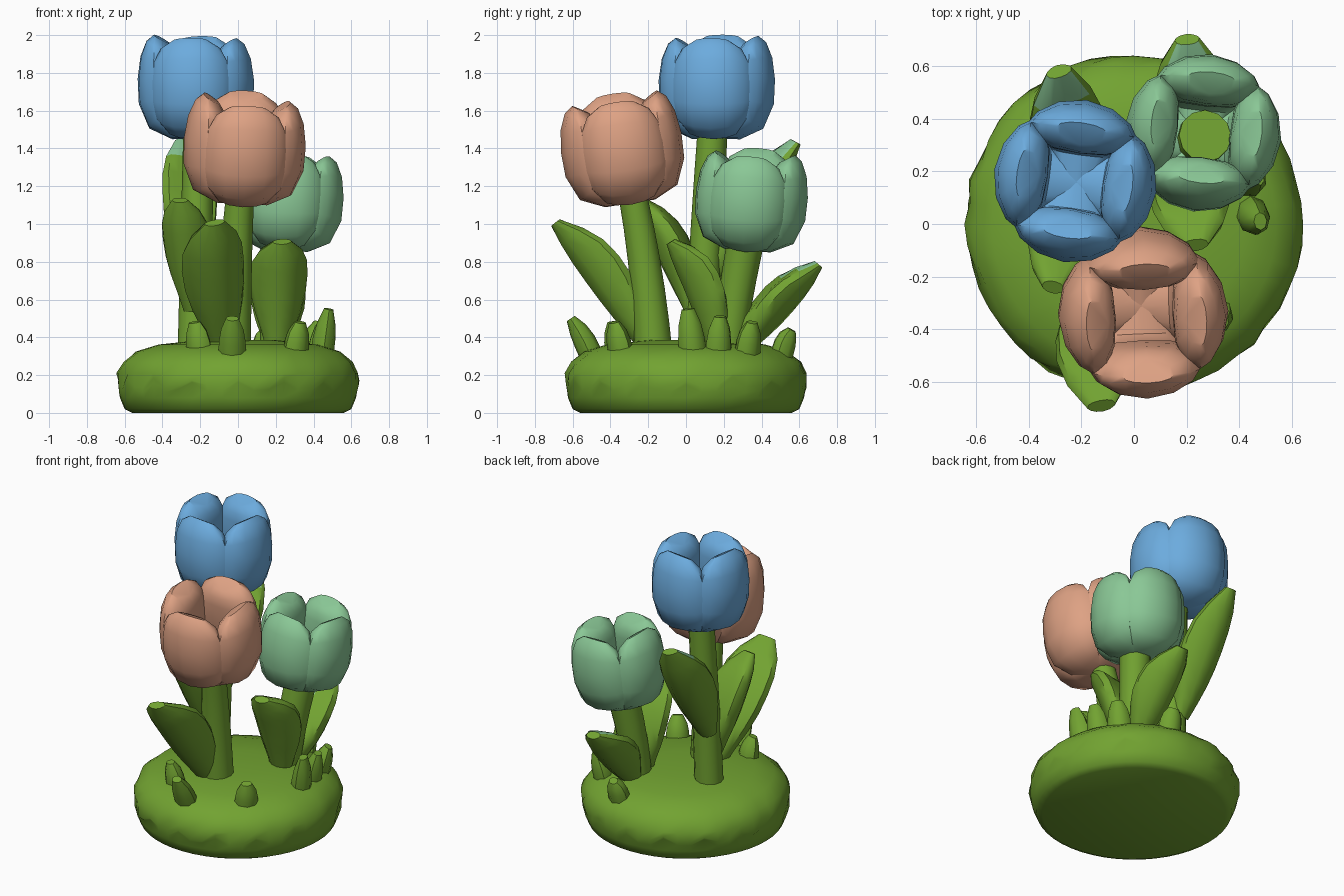
import bpy, bmesh, math, random
from mathutils import Vector, Matrix

if "Cube" in bpy.data.objects:
    bpy.data.objects.remove(bpy.data.objects["Cube"])

random.seed(4)
Z = Vector((0, 0, 1))


def material(name, rgb):
    m = bpy.data.materials.new(name)
    m.diffuse_color = (*rgb, 1)
    m.use_nodes = True
    m.node_tree.nodes["Principled BSDF"].inputs["Base Color"].default_value = m.diffuse_color
    return m


GREEN = material("leaf green", (0.168, 0.365, 0.031))
BLUE = material("sky blue", (0.150, 0.410, 0.730))
PEACH = material("peach", (0.730, 0.360, 0.230))
MINT = material("mint", (0.255, 0.575, 0.305))


def finish(name, bm, mats, angle=45):
    bmesh.ops.recalc_face_normals(bm, faces=bm.faces)
    me = bpy.data.meshes.new(name)
    bm.to_mesh(me)
    bm.free()
    for m in mats:
        me.materials.append(m)
    me.shade_smooth()
    me.set_sharp_from_angle(angle=math.radians(angle))
    ob = bpy.data.objects.new(name, me)
    bpy.context.collection.objects.link(ob)
    return ob


def loft(bm, path, sizes, side, roll=0, seg=12, inner=1.0):
    """Skin elliptical sections (half width, half thickness, cupping) along a path."""
    rings = []
    for i, (p, (w, t, bow)) in enumerate(zip(path, sizes)):
        tan = (path[min(i + 1, len(path) - 1)] - path[max(i - 1, 0)]).normalized()
        wd = (side - tan * side.dot(tan)).normalized()
        n = wd.cross(tan)
        c, s = math.cos(roll), math.sin(roll)
        wd, n = wd * c - n * s, n * c + wd * s
        ring = []
        for k in range(seg):
            a = 2 * math.pi * k / seg
            x, y = math.cos(a), math.sin(a)
            y *= inner if y < 0 else 1
            ring.append(bm.verts.new(p + wd * (w * x) + n * (t * y - bow * x * x)))
        rings.append(ring)
    for a, b in zip(rings, rings[1:]):
        for k in range(seg):
            j = (k + 1) % seg
            bm.faces.new((a[k], a[j], b[j], b[k]))
    bm.faces.new(rings[0])
    bm.faces.new(rings[-1])


def bezier(a, b, c, n):
    a, b, c = Vector(a), Vector(b), Vector(c)
    return [a * (1 - t) ** 2 + b * (2 * t * (1 - t)) + c * t * t
            for t in (i / (n - 1) for i in range(n))]


# Grassy mound with a ragged overhanging lip
def mound():
    bm = bmesh.new()
    n = 48
    prof = [(0.56, 0), (0.60, 0.02), (0.625, 0.08), (0.635, 0.13), (0.642, 0.155),
            (0.637, 0.21), (0.61, 0.27), (0.54, 0.325), (0.42, 0.362), (0.2, 0.385)]
    rings = []
    for i, (r, z) in enumerate(prof):
        ring = []
        for k in range(n):
            a = 2 * math.pi * k / n
            rr, zz = r, z
            if i in (3, 4):
                zz += 0.025 * math.cos(a * 16) + random.uniform(-0.01, 0.01)
            if 4 <= i <= 6:
                rr += random.uniform(-0.012, 0.008)
            ring.append(bm.verts.new((rr * math.cos(a), rr * math.sin(a), zz)))
        rings.append(ring)
    for a, b in zip(rings, rings[1:]):
        for k in range(n):
            j = (k + 1) % n
            bm.faces.new((a[k], a[j], b[j], b[k]))
    bm.faces.new(rings[0])
    bm.faces.new(rings[-1])
    finish("grass_mound", bm, [GREEN], 60)


def stem(name, a, b, c, r0, r1):
    bm = bmesh.new()
    n = 6
    sizes = [(r0 + (r1 - r0) * i / (n - 1),) * 2 + (0,) for i in range(n)]
    loft(bm, bezier(a, b, c, n), sizes, Vector((1, 0, 0)))
    finish(name, bm, [GREEN])


LEAF = [(0.06, 0.04, 0), (0.09, 0.046, 0.03), (0.125, 0.05, 0.06), (0.148, 0.052, 0.085),
        (0.155, 0.050, 0.095), (0.148, 0.046, 0.085), (0.115, 0.036, 0.05), (0.05, 0.015, 0.01)]


def leaf(name, a, b, c, scale=1.0, roll=0, patch=None):
    bm = bmesh.new()
    d = Vector(c) - Vector(a)
    d.z = 0
    loft(bm, bezier(a, b, c, len(LEAF)), [(w * scale, t, bw * scale) for w, t, bw in LEAF],
         Z.cross(d), math.radians(roll), inner=2.5)
    bmesh.ops.recalc_face_normals(bm, faces=bm.faces)
    if patch:  # pale inner side near the tip
        for f in bm.faces:
            z = f.calc_center_median().z
            if patch[0] < z < patch[1] and f.normal.z > 0.3 and f.normal.dot(d.normalized()) < 0:
                f.material_index = 1
    finish(name, bm, [GREEN, MINT])


# Petal stations: radius, height, half width, half thickness, cupping
PETAL = [(-0.04, 0.03, 0.08, 0.028, 0), (0.12, 0.035, 0.14, 0.036, 0.01),
         (0.21, 0.09, 0.185, 0.052, 0.03), (0.245, 0.20, 0.205, 0.062, 0.05),
         (0.247, 0.32, 0.207, 0.064, 0.05), (0.236, 0.43, 0.195, 0.06, 0.04),
         (0.215, 0.505, 0.16, 0.05, 0.02), (0.195, 0.54, 0.095, 0.03, 0)]


def flower(name, mat, bottom, lean, spin, scale):
    bm = bmesh.new()
    for k in range(4):
        a = math.radians(spin + 90 * k)
        out = Vector((math.cos(a), math.sin(a), 0))
        h = (0.955, 0.985, 1.0, 0.96)[k]
        loft(bm, [out * r + Z * (z * h) for r, z, *_ in PETAL],
             [p[2:] for p in PETAL], Z.cross(out), inner=2.2)
    tilt = Z.rotation_difference(Vector(lean)).to_matrix().to_4x4()
    bm.transform(Matrix.Translation(bottom) @ tilt @ Matrix.Scale(scale, 4))
    finish(name, bm, [mat])


def sprout(i, x, y, top, lx, ly):
    bm = bmesh.new()
    path = bezier((x, y, 0.27), (x + lx * 0.3, y + ly * 0.3, 0.38), (x + lx, y + ly, top), 5)
    sizes = [(0.07, 0.06, 0), (0.074, 0.062, 0), (0.07, 0.06, 0), (0.06, 0.05, 0), (0.034, 0.025, 0)]
    side = Z.cross(Vector((x, y, 0))).normalized()
    loft(bm, path, sizes, side, seg=8)
    finish(f"sprout_{i}", bm, [GREEN])


mound()

# Stems
stem("stem_blue", (-0.23, 0.08, 0.3), (-0.22, 0.10, 0.9), (-0.21, 0.14, 1.48), 0.09, 0.08)
stem("stem_peach", (-0.03, -0.17, 0.3), (-0.02, -0.20, 0.75), (0.01, -0.28, 1.14), 0.10, 0.075)
stem("stem_mint", (0.2, 0.22, 0.3), (0.21, 0.26, 0.65), (0.27, 0.335, 1.0), 0.085, 0.10)

# Tulip heads
flower("tulip_blue", BLUE, (-0.22, 0.16, 1.45), (-0.01, 0.01, 1), -8, 1.0)
flower("tulip_peach", PEACH, (0.02, -0.295, 1.11), (0.05, -0.15, 1), 2, 1.04)
flower("tulip_mint", MINT, (0.245, 0.325, 0.86), (0.06, 0.08, 1), -6, 0.96)

# Leaves
leaf("leaf_peach_front", (-0.07, -0.19, 0.33), (-0.11, -0.47, 0.69), (-0.12, -0.70, 1.0), 1.1, 20)
leaf("leaf_mint_front", (0.21, 0.16, 0.33), (0.23, 0.06, 0.68), (0.235, -0.09, 0.90), 1.0, 3)
leaf("leaf_mint_back", (0.20, 0.28, 0.33), (0.20, 0.50, 0.52), (0.20, 0.71, 0.78), 0.95, 8, (0.74, 0.82))
leaf("leaf_blue_back", (-0.26, 0.14, 0.72), (-0.30, 0.38, 1.02), (-0.29, 0.59, 1.43), 1.0, 18, (1.36, 1.43))
leaf("leaf_blue_front", (-0.24, 0.03, 0.55), (-0.29, -0.10, 0.85), (-0.31, -0.25, 1.12), 0.85)

# Small sprouts on the mound
for i, s in enumerate([(-0.03, -0.49, 0.50, 0, -0.12), (-0.20, -0.36, 0.48, -0.03, -0.03),
                       (0.30, -0.34, 0.48, 0.03, -0.04), (0.44, 0.04, 0.55, 0.04, -0.03),
                       (0.42, 0.17, 0.51, 0.05, 0.01), (0.38, 0.32, 0.48, 0.05, 0.03),
                       (0.14, 0.50, 0.44, 0.01, 0.06)]):
    sprout(i + 1, *s)
